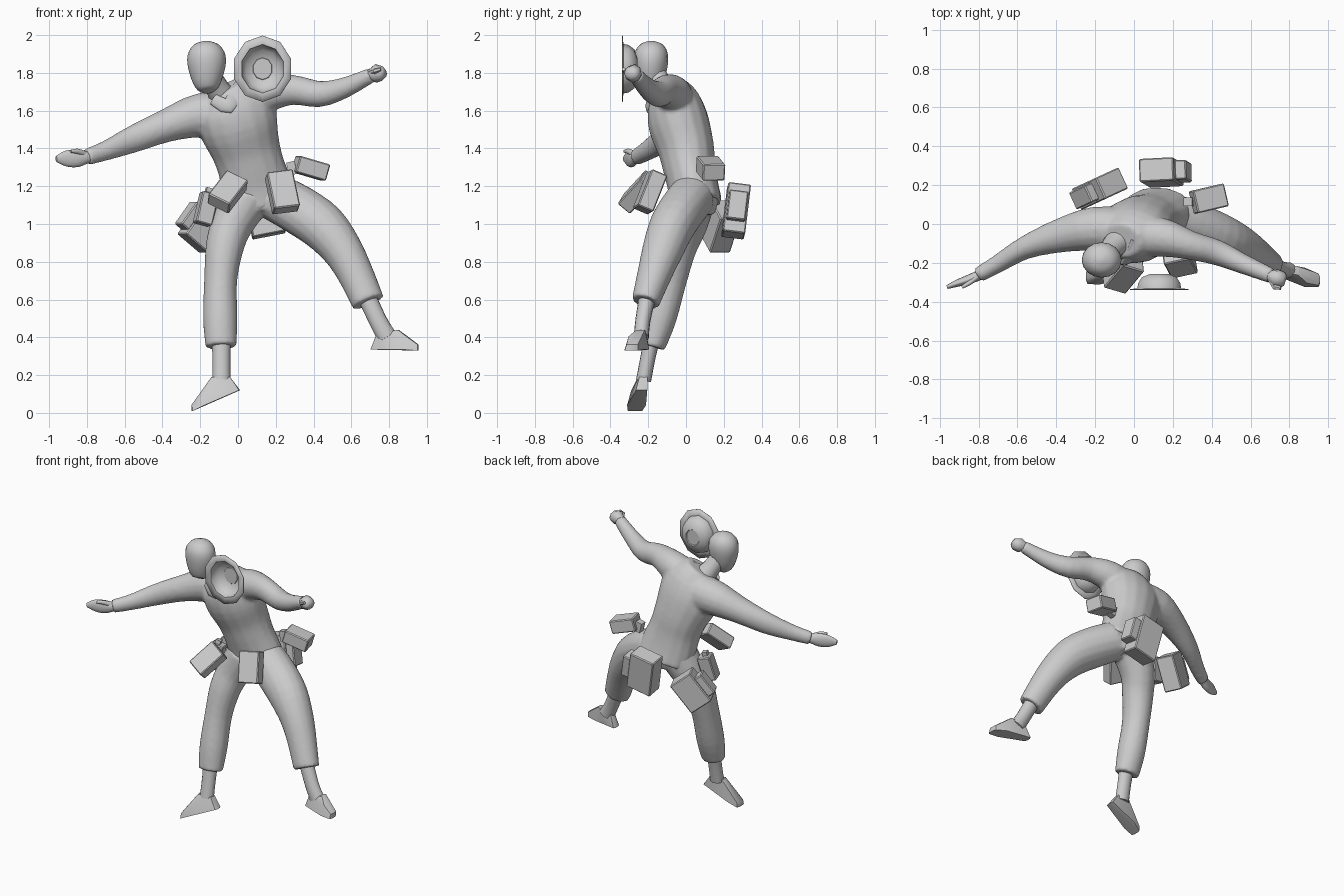
import bpy, bmesh, math
from mathutils import Vector, Matrix

mat = bpy.data.materials.new("light_grey")
mat.diffuse_color = (0.6, 0.6, 0.6, 1)


def finish(name, bm, smooth=40, remesh=None):
    bmesh.ops.recalc_face_normals(bm, faces=bm.faces)
    me = bpy.data.meshes.new(name)
    bm.to_mesh(me)
    bm.free()
    ob = bpy.data.objects.new(name, me)
    bpy.context.collection.objects.link(ob)
    me.materials.append(mat)
    if remesh:
        r = ob.modifiers.new("merge", 'REMESH')
        r.mode, r.voxel_size, r.use_smooth_shade = 'VOXEL', remesh, True
        s = ob.modifiers.new("soften", 'SMOOTH')
        s.factor, s.iterations = 0.5, 6
    elif smooth:
        bpy.ops.object.select_all(action='DESELECT')
        ob.select_set(True)
        bpy.context.view_layer.objects.active = ob
        bpy.ops.object.shade_smooth_by_angle(angle=math.radians(smooth))
    return ob


def loft(bm, rows, hint=(1, 0, 0), seg=16, sub=3):
    """Tube through rows of (x, y, z, half width along hint, half depth)."""
    P = []
    for i in range(len(rows) - 1):
        r = [rows[max(i - 1, 0)], rows[i], rows[i + 1], rows[min(i + 2, len(rows) - 1)]]
        for k in range(sub):
            t = k / sub
            P.append([0.5 * (2 * b + (c - a) * t + (2 * a - 5 * b + 4 * c - d) * t * t
                      + (3 * b - a - 3 * c + d) * t ** 3) for a, b, c, d in zip(*r)])
    P.append(list(rows[-1]))
    C = [Vector(p[:3]) for p in P]
    rings = []
    for i, p in enumerate(P):
        t = (C[min(i + 1, len(C) - 1)] - C[max(i - 1, 0)]).normalized()
        h = Vector(hint)
        u = (h - t * h.dot(t)).normalized()
        v = t.cross(u)
        rings.append([bm.verts.new(C[i] + u * p[3] * math.cos(a) + v * p[4] * math.sin(a))
                      for a in (2 * math.pi * k / seg for k in range(seg))])
    for r, s in zip(rings, rings[1:]):
        for k in range(seg):
            bm.faces.new((r[k], r[(k + 1) % seg], s[(k + 1) % seg], s[k]))
    bm.faces.new(rings[0])
    bm.faces.new(rings[-1])


def lofted(name, tubes, hints, remesh=None):
    bm = bmesh.new()
    for t, h in zip(tubes, hints):
        loft(bm, t, h)
    return finish(name, bm, 50, remesh)


# shirt: torso and both sleeves
torso = [(.125, .055, 1.10, .20, .14), (.098, .037, 1.2, .19, .135), (.07, .017, 1.3, .178, .14),
         (.04, .0, 1.4, .185, .15), (.0, -.038, 1.53, .212, .162), (-.025, -.062, 1.64, .20, .142),
         (-.065, -.085, 1.725, .11, .09)]
arm_r = [(-.03, -.04, 1.57, .13, .12), (-.2, -.025, 1.575, .118, .115), (-.38, -.06, 1.52, .088, .088),
         (-.56, -.122, 1.447, .072, .06), (-.7, -.205, 1.388, .053, .047), (-.8, -.262, 1.355, .045, .04)]
arm_l = [(.0, -.06, 1.63, .11, .11), (.15, -.07, 1.69, .1, .1), (.29, -.11, 1.71, .08, .075),
         (.43, -.148, 1.688, .07, .066), (.56, -.205, 1.72, .056, .052), (.71, -.268, 1.79, .04, .04)]
lofted("shirt", [torso, arm_r, arm_l], [(1, 0, .3), (0, 0, 1), (0, 0, 1)], 0.012)

# trousers: pelvis and two legs
pelvis = [(.11, .05, 1.25, .14, .11), (.12, .045, 1.15, .17, .13), (.12, .035, 1.06, .135, .115)]
leg_r = [(.05, .03, 1.14, .13, .13), (-.03, .0, 1.0, .112, .115), (-.07, -.045, .88, .102, .104),
         (-.092, -.09, .7, .088, .094), (-.094, -.14, .5, .092, .09), (-.09, -.18, .35, .083, .07)]
leg_l = [(.2, .03, 1.14, .13, .125), (.32, -.02, 1.075, .135, .125), (.45, -.075, .985, .13, .122),
         (.55, -.122, .865, .11, .11), (.62, -.165, .74, .097, .093), (.69, -.215, .585, .088, .075)]
lofted("trousers", [pelvis, leg_r, leg_l], [(1, 0, 0)] * 3, 0.012)

# head and neck
lofted("head", [[(-.158, -.2, 1.70, .02, .02), (-.16, -.195, 1.715, .055, .05), (-.165, -.19, 1.77, .082, .075),
                 (-.166, -.186, 1.85, .102, .09), (-.167, -.184, 1.91, .095, .086),
                 (-.167, -.184, 1.952, .062, .058), (-.167, -.184, 1.97, .012, .012)]], [(1, 0, 0)])
lofted("neck", [[(-.06, -.07, 1.64, .08, .075), (-.11, -.12, 1.72, .062, .06),
                 (-.15, -.165, 1.8, .055, .055)]], [(1, 0, 0)])

# shirt collar lapel on the chest side of the neck
lofted("collar", [[(-.13, -.165, 1.66, .012, .03), (-.05, -.2, 1.625, .014, .04),
                   (-.005, -.14, 1.71, .012, .035), (.005, -.08, 1.75, .012, .02)]], [(0, 1, 0)])

# open hand with thumb, and fist
lofted("open_hand", [[(-.76, -.245, 1.36, .03, .026), (-.80, -.265, 1.353, .033, .026),
                      (-.85, -.285, 1.347, .046, .024), (-.91, -.305, 1.347, .042, .018),
                      (-.962, -.325, 1.345, .016, .01)],
                     [(-.81, -.275, 1.37, .016, .014), (-.85, -.305, 1.385, .014, .012),
                      (-.885, -.325, 1.385, .008, .008)]], [(0, 0, 1), (0, 0, 1)])
bm = bmesh.new()
loft(bm, [(.67, -.255, 1.78, .028, .028), (.705, -.267, 1.79, .034, .034), (.73, -.278, 1.797, .05, .046),
          (.765, -.288, 1.797, .038, .042), (.78, -.293, 1.797, .02, .026)], (.3, 0, 1), 8, 1)
loft(bm, [(.70, -.285, 1.80, .014, .014), (.725, -.325, 1.81, .015, .015), (.755, -.33, 1.82, .01, .01)],
     (0, 0, 1), 6, 1)
finish("fist", bm, 50)

# ankles
lofted("right_ankle", [[(-.09, -.175, .42, .053, .045), (-.088, -.20, .3, .047, .04),
                        (-.088, -.225, .17, .048, .04)]], [(1, 0, 0)])
lofted("left_ankle", [[(.67, -.20, .64, .05, .045), (.74, -.228, .49, .048, .04),
                       (.79, -.237, .40, .052, .04)]], [(1, 0, 0)])


def foot(name, spots):
    """Convex shoe: spots are (x, y, z, half width in y)."""
    bm = bmesh.new()
    for x, y, z, h in spots:
        for s in (-1, -.5, .5, 1):
            dx = 0 if abs(s) == 1 else .006 * (1 if x > spots[-1][0] else -1)
            bm.verts.new((x + dx, y + s * h, z))
    res = bmesh.ops.convex_hull(bm, input=bm.verts)
    bmesh.ops.delete(bm, geom=list({v for v in res["geom_interior"] + res["geom_unused"]
                                    if isinstance(v, bmesh.types.BMVert)}), context='VERTS')
    finish(name, bm, 40)


foot("right_foot", [(.005, -.235, .12, .03), (-.10, -.25, .075, .04), (-.18, -.262, .04, .05),
                    (-.24, -.27, .01, .038), (-.24, -.265, .042, .034), (-.17, -.255, .115, .036),
                    (-.135, -.232, .19, .022), (-.042, -.225, .19, .022)])
foot("left_foot", [(.707, -.225, .335, .03), (.80, -.25, .34, .04), (.88, -.275, .335, .05),
                   (.95, -.29, .33, .035), (.95, -.285, .362, .03), (.89, -.27, .405, .034),
                   (.845, -.24, .44, .022), (.738, -.23, .415, .022)])


def box(name, c, d, w, size, bevel=.006, shift=(0, 0, 0)):
    """Pouch: d is its hanging axis, w its width axis, size is (w, d, thickness)."""
    d = Vector(d).normalized()
    w = Vector(w)
    w = (w - d * w.dot(d)).normalized()
    n = w.cross(d)
    m = Matrix((w, d, n)).transposed()
    bm = bmesh.new()
    bmesh.ops.create_cube(bm, size=1)
    for v in bm.verts:
        v.co = m @ Vector([v.co[i] * size[i] + shift[i] for i in range(3)]) + Vector(c)
    ob = finish(name, bm, 0)
    if bevel:
        b = ob.modifiers.new("bevel", 'BEVEL')
        b.width, b.segments = bevel, 1


# pouches hanging around the belt
box("front_pouch", (.235, -.19, 1.17), (.04, -.075, -.19), (.13, .03, .02), (.14, .21, .09))
box("front_side_pouch", (-.055, -.255, 1.17), (-.1, -.12, -.13), (.85, -.25, -.42), (.13, .2, .085))
box("hip_pouch", (-.17, -.01, 1.08), (-.04, -.03, -.17), (.08, .02, -.01), (.09, .17, .085))
box("hip_pouch_clip", (-.155, 0, 1.17), (-.04, -.03, -.17), (.08, .02, -.01), (.035, .04, .035), 0)
box("side_pouch", (.385, .13, 1.295), (.17, .04, -.05), (-.02, .1, 0), (.12, .17, .09))
box("side_pouch_clip", (.285, .115, 1.295), (.02, 0, -.08), (.06, 0, .015), (.045, .07, .045), 0)
D, DA = (-.19, .175, 1.0), ((-.13, -.06, -.185), (.13, .06, -.13))
box("back_right_case", D, *DA, (.165, .23, .12), .006, (.02, 0, 0))
box("back_right_case_pocket", D, *DA, (.055, .15, .095), .006, (-.085, .01, 0))
E, EA = (.14, .265, 1.07), ((.05, -.03, -.25), (.18, .01, .04))
box("back_left_case", E, *EA, (.18, .265, .12), .006)
box("back_left_case_pocket", E, *EA, (.06, .155, .1), .006, (.116, -.005, 0))

# ten-sided dish with flat rim, facing front
bm = bmesh.new()
prof = [(.158, -.337), (.117, -.333), (.112, -.305), (.092, -.275), (.053, -.26), (.05, -.265)]
rings = [[bm.verts.new((.13 + r * math.sin(a), y, 1.822 + 1.11 * r * math.cos(a)))
          for a in (2 * math.pi * k / 10 for k in range(10))] for r, y in prof]
for r, s in zip(rings, rings[1:]):
    for k in range(10):
        bm.faces.new((r[k], r[(k + 1) % 10], s[(k + 1) % 10], s[k]))
bm.faces.new(rings[-1])
dish = finish("dish", bm, 45)
th = dish.modifiers.new("thickness", 'SOLIDIFY')
th.thickness, th.offset = .004, 0
